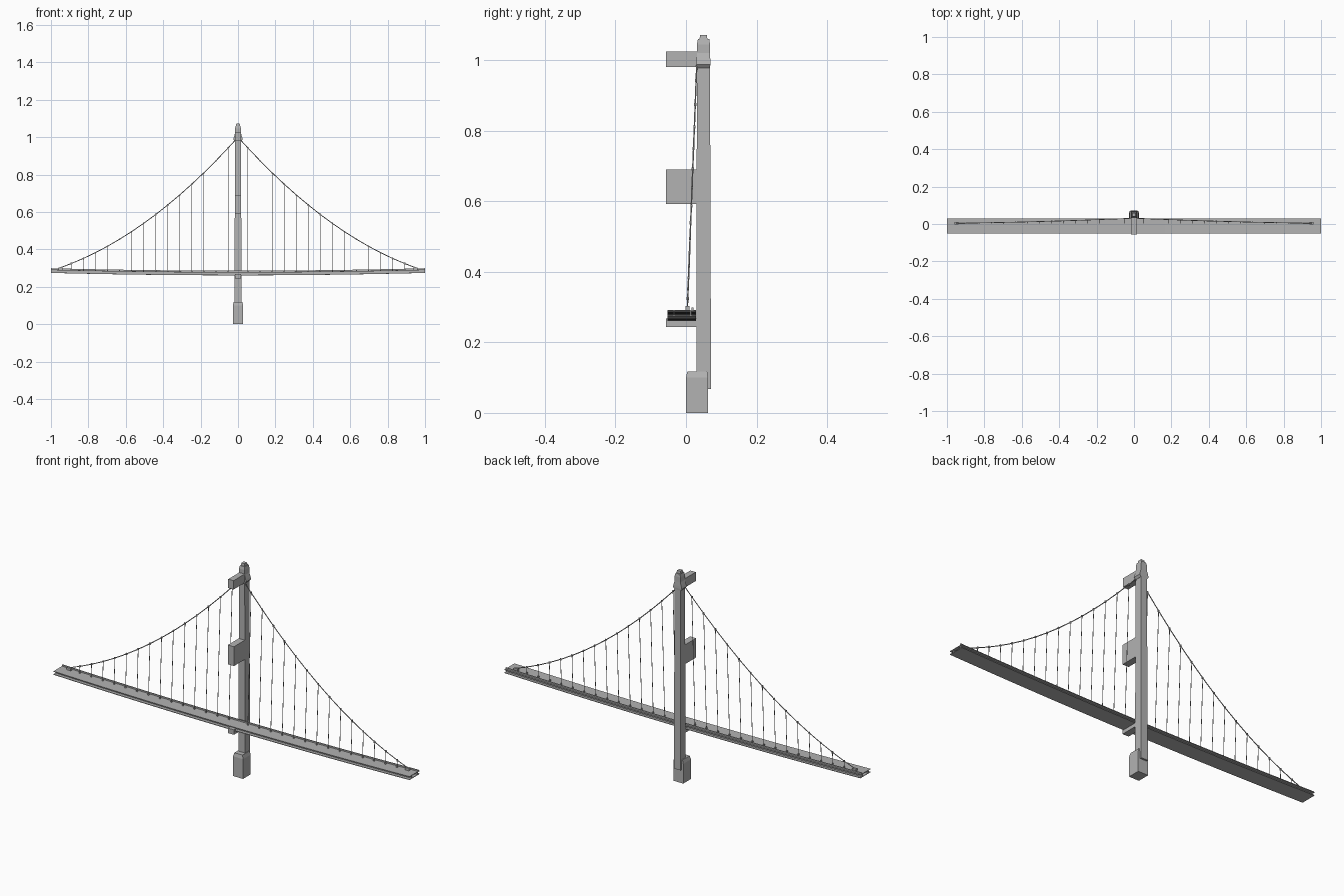
import bpy, bmesh
from mathutils import Vector

cube = bpy.data.objects.get("Cube")
if cube:
    bpy.data.objects.remove(cube, do_unlink=True)

mat = bpy.data.materials.new("concrete_grey")
mat.use_nodes = True
GREY = (0.45, 0.45, 0.45, 1)
mat.diffuse_color = GREY
mat.node_tree.nodes["Principled BSDF"].inputs["Base Color"].default_value = GREY


def finish(bm, name):
    bmesh.ops.recalc_face_normals(bm, faces=bm.faces)
    mesh = bpy.data.meshes.new(name)
    bm.to_mesh(mesh)
    bm.free()
    mesh.materials.append(mat)
    obj = bpy.data.objects.new(name, mesh)
    bpy.context.collection.objects.link(obj)
    return obj


def loft(bm, rings):
    """Skin a closed solid through rings of equal length."""
    rows = [[bm.verts.new(p) for p in ring] for ring in rings]
    n = len(rows[0])
    for a, b in zip(rows, rows[1:]):
        for i in range(n):
            j = (i + 1) % n
            bm.faces.new((a[i], a[j], b[j], b[i]))
    bm.faces.new(rows[0])
    bm.faces.new(rows[-1])


def rect(hx, y0, y1, z):
    return [(-hx, y0, z), (hx, y0, z), (hx, y1, z), (-hx, y1, z)]


def stack(name, levels):
    """Solid from (half width, y0, y1, z) levels."""
    bm = bmesh.new()
    loft(bm, [rect(*lv) for lv in levels])
    return finish(bm, name)


def block(bm, x, y, z, sx, sy, sz):
    ret = bmesh.ops.create_cube(bm, size=1)
    bmesh.ops.scale(bm, vec=(sx, sy, sz), verts=ret["verts"])
    bmesh.ops.translate(bm, vec=(x, y, z), verts=ret["verts"])


def tube(bm, a, b, r, sides=6):
    a, b = Vector(a), Vector(b)
    d = b - a
    rot = d.to_track_quat("Z", "Y").to_matrix().to_4x4()
    rot.translation = (a + b) / 2
    bmesh.ops.create_cone(bm, cap_ends=True, segments=sides, radius1=r,
                          radius2=r, depth=d.length, matrix=rot)


# Tower: footing, shaft, collar and cap
stack("tower_footing", [(.028, 0, .062, 0), (.028, 0, .062, .1),
                        (.023, .004, .06, .118)])
stack("tower_shaft", [(.019, .029, .071, .068), (.016, .031, .068, .99)])
stack("tower_collar", [(.017, .031, .068, .978), (.025, .03, .069, .988),
                       (.022, .03, .069, 1.0), (.016, .031, .068, 1.02)])
stack("tower_cap", [(.016, .031, .068, .99), (.016, .031, .068, 1.045),
                    (.013, .034, .066, 1.06)])
stack("tower_finial", [(.011, .038, .061, 1.058), (.009, .04, .059, 1.072)])

# Cross beams reaching towards the bridge centreline
for name, hx, z0, z1 in (("top_cross_beam", .015, .98, 1.025),
                         ("middle_cross_beam", .017, .592, .69),
                         ("deck_cross_beam", .017, .243, .268)):
    stack(name, [(hx, -.057, .035, z0), (hx, -.057, .035, z1)])


# Deck: strips following a shallow sag
def sag(x):
    return .013 * x * x


def deck_strip(name, y0, y1, z0, z1, half=1.0, steps=24):
    bm = bmesh.new()
    rings = []
    for i in range(steps + 1):
        x = half * (2 * i / steps - 1)
        s = sag(x)
        rings.append([(x, y0, z0 + s), (x, y1, z0 + s),
                      (x, y1, z1 + s), (x, y0, z1 + s)])
    loft(bm, rings)
    finish(bm, name)


deck_strip("deck_road_slab", -.052, .029, .276, .279)
deck_strip("deck_bottom_slab", -.052, .029, .261, .264)
deck_strip("deck_inner_web", -.036, -.032, .263, .277)
deck_strip("deck_outer_web", .012, .016, .263, .277)
deck_strip("deck_kerb", .016, .021, .278, .286)

# Suspension cables, hangers, clamps and anchors, lying in one tilted plane
END = .95


def cable_z(x):
    u = 1 - abs(x) / END
    return .302 + .698 * (.48 * u + .52 * u * u)


def plane_y(z):
    return .004 + .027 * (z - .3) / .7


def cable_point(x):
    z = cable_z(x)
    return Vector((x, plane_y(z), z))


cable, hangers, clamps, anchors = (bmesh.new() for _ in range(4))
for side in (-1, 1):
    stops = [0] + [.053 + .0645 * k for k in range(14)] + [END]
    for a, b in zip(stops, stops[1:]):
        tube(cable, cable_point(side * a), cable_point(side * b), .0022)
    for x in stops[1:-1]:
        top = cable_point(side * x)
        foot_z = .278 + sag(x)
        tube(hangers, top, (side * x, plane_y(foot_z), foot_z), .0014)
        block(clamps, *top, .006, .006, .009)
        block(clamps, side * x, plane_y(foot_z), foot_z + .004, .006, .006, .008)
    block(anchors, side * END, .004, .296, .022, .012, .014)
finish(cable, "main_cables")
finish(hangers, "hangers")
finish(clamps, "cable_clamps")
finish(anchors, "cable_anchors")
